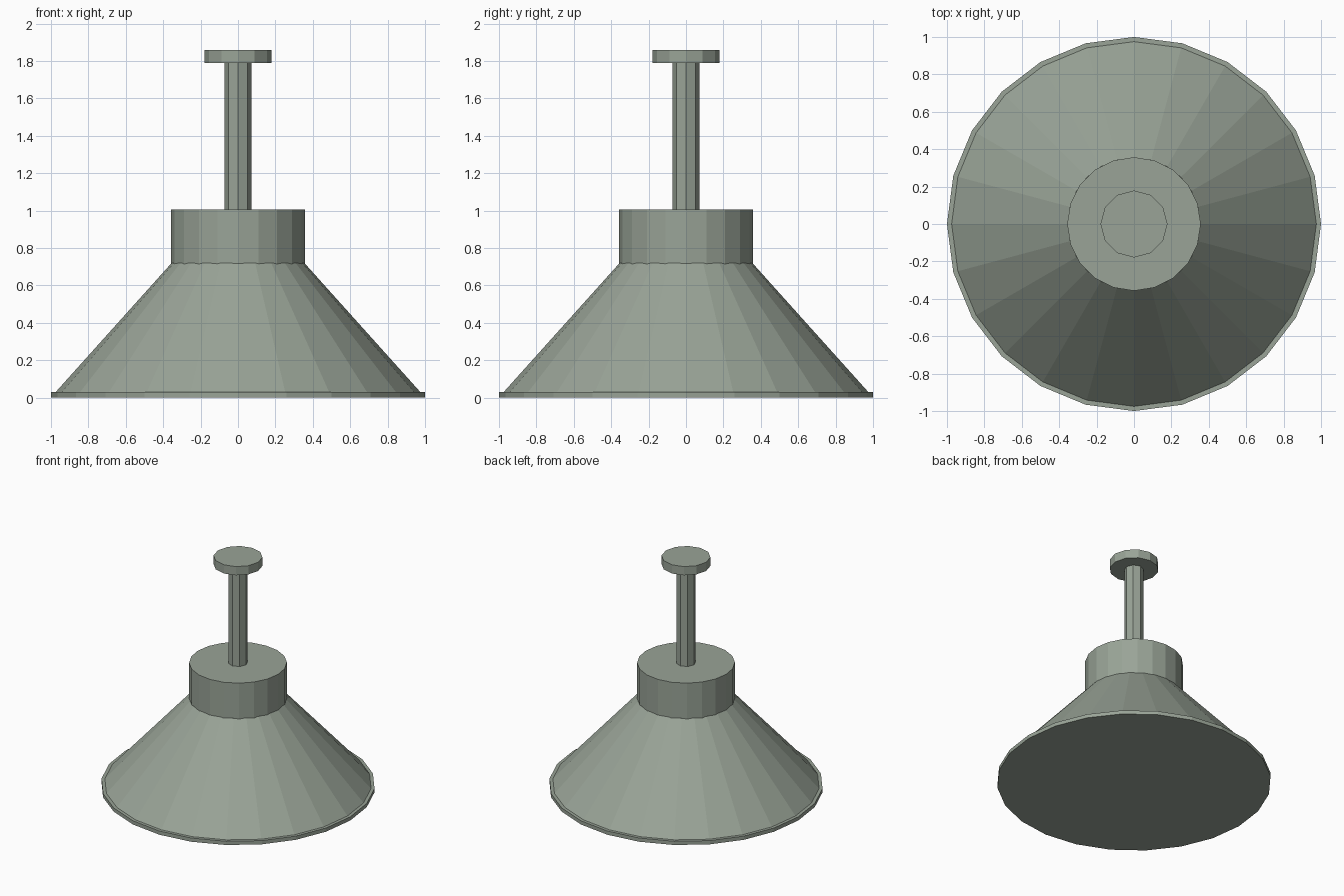
import bpy
import math

cube = bpy.data.objects.get("Cube")
if cube:
    bpy.data.objects.remove(cube, do_unlink=True)

# Single grey-green paint
COLOUR = (0.32, 0.37, 0.31, 1.0)
paint = bpy.data.materials.new("grey_green")
paint.use_nodes = True
paint.diffuse_color = COLOUR
bsdf = next(n for n in paint.node_tree.nodes if n.type == 'BSDF_PRINCIPLED')
bsdf.inputs["Base Color"].default_value = COLOUR
bsdf.inputs["Roughness"].default_value = 0.8


def turned_part(name, sides, profile):
    """Flat-faceted closed solid turned about z from (radius, height) points."""
    verts, faces = [], []
    for radius, height in profile:
        for i in range(sides):
            a = math.tau * i / sides
            verts.append((radius * math.cos(a), radius * math.sin(a), height))
    for ring in range(len(profile) - 1):
        low, high = ring * sides, (ring + 1) * sides
        for i in range(sides):
            j = (i + 1) % sides
            faces.append((low + i, low + j, high + j, high + i))
    faces.append(tuple(reversed(range(sides))))
    faces.append(tuple(range(len(verts) - sides, len(verts))))
    mesh = bpy.data.meshes.new(name)
    mesh.from_pydata(verts, [], faces)
    mesh.materials.append(paint)
    obj = bpy.data.objects.new(name, mesh)
    bpy.context.collection.objects.link(obj)
    return obj


# Thin rim with the sloping skirt standing on it
turned_part("skirt", 24, [(1.0, 0), (1.0, 0.03), (0.975, 0.03), (0.355, 0.72)])
# Collar drum, stem and top cap
turned_part("collar", 20, [(0.357, 0.715), (0.357, 1.005)])
turned_part("stem", 8, [(0.071, 1.0), (0.071, 1.795)])
turned_part("top_cap", 12, [(0.179, 1.79), (0.179, 1.86)])
